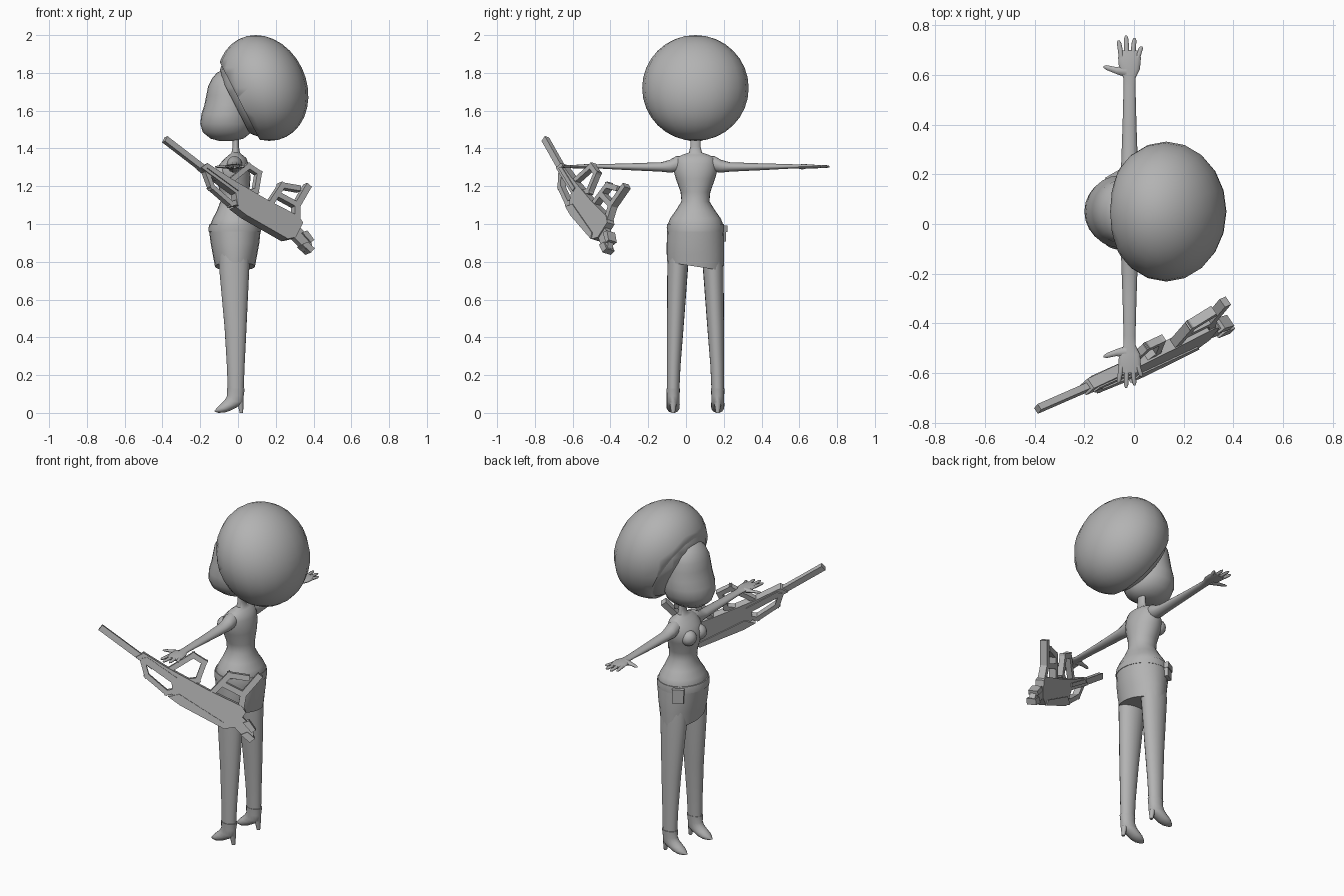
import bpy, bmesh, math
from mathutils import Vector, Matrix

if "Cube" in bpy.data.objects:
    bpy.data.objects.remove(bpy.data.objects["Cube"])

grey = bpy.data.materials.new("plain_grey")
grey.diffuse_color = (0.45, 0.45, 0.45, 1)
grey.use_nodes = True
grey.node_tree.nodes["Principled BSDF"].inputs["Base Color"].default_value = grey.diffuse_color
CY = 0.05  # body centre line


def finish(name, bm, smooth=True, angle=50):
    bmesh.ops.recalc_face_normals(bm, faces=bm.faces[:])
    me = bpy.data.meshes.new(name)
    bm.to_mesh(me)
    bm.free()
    me.materials.append(grey)
    ob = bpy.data.objects.new(name, me)
    bpy.context.collection.objects.link(ob)
    if smooth:
        bpy.ops.object.select_all(action='DESELECT')
        ob.select_set(True)
        bpy.context.view_layer.objects.active = ob
        bpy.ops.object.shade_smooth_by_angle(angle=math.radians(angle))
    return ob


def add_loft(bm, rings, n=20):
    """Skin elliptical rings, each given as (centre, half axis, half axis)."""
    rows = []
    for c, a, b in rings:
        c, a, b = Vector(c), Vector(a), Vector(b)
        rows.append([bm.verts.new(c + a * math.cos(t) + b * math.sin(t))
                     for t in (2 * math.pi * i / n for i in range(n))])
    for r, s in zip(rows, rows[1:]):
        for i in range(n):
            j = (i + 1) % n
            bm.faces.new((r[i], r[j], s[j], s[i]))
    bm.faces.new(rows[0])
    bm.faces.new(rows[-1])


def upright(name, data, n=24, cy=CY):
    """Rings given as (z, centre x, half depth, half width)."""
    bm = bmesh.new()
    add_loft(bm, [((x, cy, z), (rx, 0, 0), (0, ry, 0)) for z, x, rx, ry in data], n)
    return finish(name, bm)


# torso and neck
upright("torso", [(.97, -.015, .13, .145), (1.0, -.015, .13, .146), (1.03, -.015, .118, .134),
                  (1.07, -.015, .097, .105), (1.12, -.015, .078, .074), (1.17, -.018, .078, .079),
                  (1.24, -.024, .09, .104), (1.28, -.026, .09, .115), (1.32, -.02, .075, .113),
                  (1.35, -.012, .055, .1), (1.366, -.012, .035, .07), (1.378, -.012, .022, .035),
                  (1.41, -.012, .017, .027), (1.48, -.012, .018, .028)])

# skirt with a slanted hem, and belt
skirt = upright("skirt", [(.97, -.017, .137, .149), (.9, -.016, .129, .152),
                          (.84, -.016, .118, .152), (.775, -.016, .106, .149)])
for v in skirt.data.vertices:
    if v.co.z < .8:
        v.co.z -= .15 * (v.co.y - CY)
upright("belt", [(.96, -.017, .139, .151), (.98, -.017, .139, .152), (1.0, -.017, .134, .15)])

# hip pouch
bm = bmesh.new()
for w, d, h, z in ((.06, .025, .085, .95), (.066, .035, .035, .975)):
    r = bmesh.ops.create_cube(bm, size=1)
    bmesh.ops.transform(bm, verts=r['verts'], matrix=Matrix.Translation((-.08, .187, z))
                        @ Matrix.Rotation(math.radians(30), 4, 'Z') @ Matrix.Diagonal((w, d, h, 1)))
finish("hip_pouch", bm, False)

# bust
bm = bmesh.new()
for s in (-1, 1):
    bmesh.ops.create_uvsphere(bm, u_segments=16, v_segments=10, radius=1,
                              matrix=Matrix.Translation((-.085, CY + s * .048, 1.265))
                              @ Matrix.Diagonal((.045, .045, .045, 1)))
finish("bust", bm)

FINGERS = [(-.05, -.062, .69), (-.028, -.032, .71), (-.006, .002, .7), (.014, .03, .665)]
for s, side in ((-1, "right"), (1, "left")):
    # leg
    bm = bmesh.new()
    add_loft(bm, [((x, CY + s * o, z), (rx, 0, 0), (0, ry, 0)) for z, x, o, rx, ry in (
        (.86, -.018, .09, .082, .055), (.77, -.02, .094, .08, .055), (.45, -.013, .107, .058, .044),
        (.25, -.012, .115, .047, .036), (.12, -.012, .118, .042, .033))])
    finish(side + "_leg", bm)
    # boot and heel: rings run from back point to front point
    bm = bmesh.new()
    foot = [((.036, .13), (-.058, .13), .036), ((.03, .09), (-.057, .09), .034),
            ((.03, .055), (-.07, .068), .034), ((.005, .036), (-.088, .05), .035),
            ((-.04, .012), (-.105, .034), .034), ((-.07, .002), (-.117, .02), .026),
            ((-.105, .0), (-.126, .008), .01)]
    yc = CY + s * .118
    add_loft(bm, [(((a[0] + b[0]) / 2, yc, (a[1] + b[1]) / 2),
                   ((a[0] - b[0]) / 2, 0, (a[1] - b[1]) / 2), (0, w, 0)) for a, b, w in foot], 16)
    add_loft(bm, [((.012, yc, .065), (.018, 0, 0), (0, .022, 0)),
                  ((.018, yc, 0), (.009, 0, 0), (0, .01, 0))], 10)
    finish(side + "_boot", bm)
    # arm and palm
    bm = bmesh.new()
    add_loft(bm, [((-.018, CY + s * d, z), (rx, 0, 0), (0, 0, rz)) for d, z, rx, rz in (
        (.06, 1.315, .035, .042), (.1, 1.318, .04, .042), (.135, 1.306, .037, .034),
        (.18, 1.302, .034, .025), (.35, 1.303, .028, .018), (.5, 1.305, .024, .012),
        (.54, 1.305, .025, .01), (.575, 1.305, .042, .012), (.62, 1.304, .046, .011),
        (.65, 1.303, .037, .008))], 16)
    finish(side + "_arm", bm)
    # fingers and thumb
    bm = bmesh.new()
    for bx, tx, td in FINGERS:
        add_loft(bm, [((bx + (tx - bx) * f, CY + s * (.62 + (td - .62) * f), 1.304),
                       (r, 0, 0), (0, 0, r * .8)) for f, r in ((0, .011), (.85, .009), (1, .004))], 8)
    add_loft(bm, [((x, CY + s * d, 1.303), (0, r, 0), (0, 0, r * .6)) for x, d, r in (
        (-.03, .565, .025), (-.07, .568, .014), (-.11, .58, .01), (-.122, .583, .004))], 8)
    finish(side + "_fingers", bm)

# face: rings given as (z, front x, back x, half width)
upright("face", [(z, (f + b) / 2, (b - f) / 2, w) for z, f, b, w in (
    (1.44, -.1, -.02, .03), (1.452, -.145, .03, .07), (1.485, -.186, .07, .115),
    (1.53, -.2, .08, .14), (1.58, -.194, .08, .146), (1.63, -.178, .08, .141),
    (1.68, -.168, .07, .135), (1.73, -.158, .06, .128), (1.77, -.138, .06, .115),
    (1.8, -.112, .06, .09), (1.817, -.08, .04, .045))])

# big round hair and the hairband, cut by a slanted plane
CUT_NORMAL = Vector((.89, 0, .457))


def hair_shell(name, scale, front, back=None):
    bm = bmesh.new()
    shear = Matrix.Identity(4)
    shear[0][2] = -.13
    bmesh.ops.create_uvsphere(bm, u_segments=20, v_segments=16, radius=1,
                              matrix=Matrix.Translation((.13, CY, 1.72)) @ shear
                              @ Matrix.Diagonal((.24 * scale, .282 * scale, .28 * scale, 1)))
    for off, inner in ((front, True), (back, False)):
        if off is None:
            continue
        cut = bmesh.ops.bisect_plane(bm, geom=bm.verts[:] + bm.edges[:] + bm.faces[:],
                                     plane_co=Vector((-.1, CY, 1.82)) + CUT_NORMAL * off,
                                     plane_no=CUT_NORMAL, clear_inner=inner, clear_outer=not inner)
        edges = [e for e in cut['geom_cut'] if isinstance(e, bmesh.types.BMEdge)]
        bmesh.ops.edgeloop_fill(bm, edges=edges)
    return finish(name, bm)


hair_shell("hair", 1, .02)
hair_shell("hairband", .95, -.012, .04)

# rifle: s runs from muzzle to butt, t is its height, w its width
U = Vector((.75, .327, -.577)).normalized()
V = Vector((.385, .495, .78))
V = (V - U * V.dot(U)).normalized()
W = U.cross(V)
MUZZLE = Vector((-.388, -.745, 1.449))


def add_plate(bm, pts, half, off=0):
    a, b = [[bm.verts.new(MUZZLE + U * s + V * t + W * (off + k * half)) for s, t in pts]
            for k in (-1, 1)]
    bm.faces.new(a)
    bm.faces.new(b[::-1])
    for i in range(len(pts)):
        j = (i + 1) % len(pts)
        bm.faces.new((a[i], b[i], b[j], a[j]))


def add_bars(bm, pts, thick, half):
    for p, q in zip(pts, pts[1:]):
        p, q = Vector(p), Vector(q)
        d = (q - p).normalized() * thick / 2
        n = Vector((-d.y, d.x))
        add_plate(bm, [p - d + n, q + d + n, q + d - n, p - d - n], half)


def rifle_part(name, plates=(), bars=()):
    bm = bmesh.new()
    for args in plates:
        add_plate(bm, *args)
    for args in bars:
        add_bars(bm, *args)
    finish(name, bm, False)


rifle_part("rifle_barrel", [([(0, -.017), (0, .017), (.36, .017), (.36, -.017)], .014)])
rifle_part("rifle_body", [
    ([(.25, -.015), (.27, .03), (.42, .042), (.68, .078), (.87, .115), (.91, .1), (.91, .0),
      (.87, -.042), (.53, -.06), (.49, -.01)], .024),
    ([(.52, -.082), (.56, -.035), (.85, -.015), (.87, -.042), (.6, -.082)], .03),
    ([(.28, .002), (.3, .024), (.5, .03), (.5, .008)], .03)])
rifle_part("rifle_fore_loop", bars=[
    ([(.3, -.015), (.36, -.062), (.5, -.072), (.54, -.03)], .026, .018)])
rifle_part("rifle_front_grip", bars=[
    ([(.44, .04), (.495, .18), (.565, .185), (.595, .085), (.56, .05)], .028, .016)])
rifle_part("rifle_rear_grip", bars=[
    ([(.7, .075), (.715, .21), (.8, .255)], .03, .02),
    ([(.87, .11), (.84, .17), (.848, .295)], .034, .02),
    ([(.72, .15), (.84, .17)], .03, .02)])
rifle_part("rifle_butt", [
    ([(.89, .0), (.89, .07), (.96, .06), (1.0, .045), (1.03, .01), (1.0, -.02)], .017),
    ([(.93, .045), (.95, .075), (1.01, .055), (1.0, .03)], .027),
    ([(.96, -.015), (.98, .02), (1.035, .015), (1.025, -.02)], .027)])
